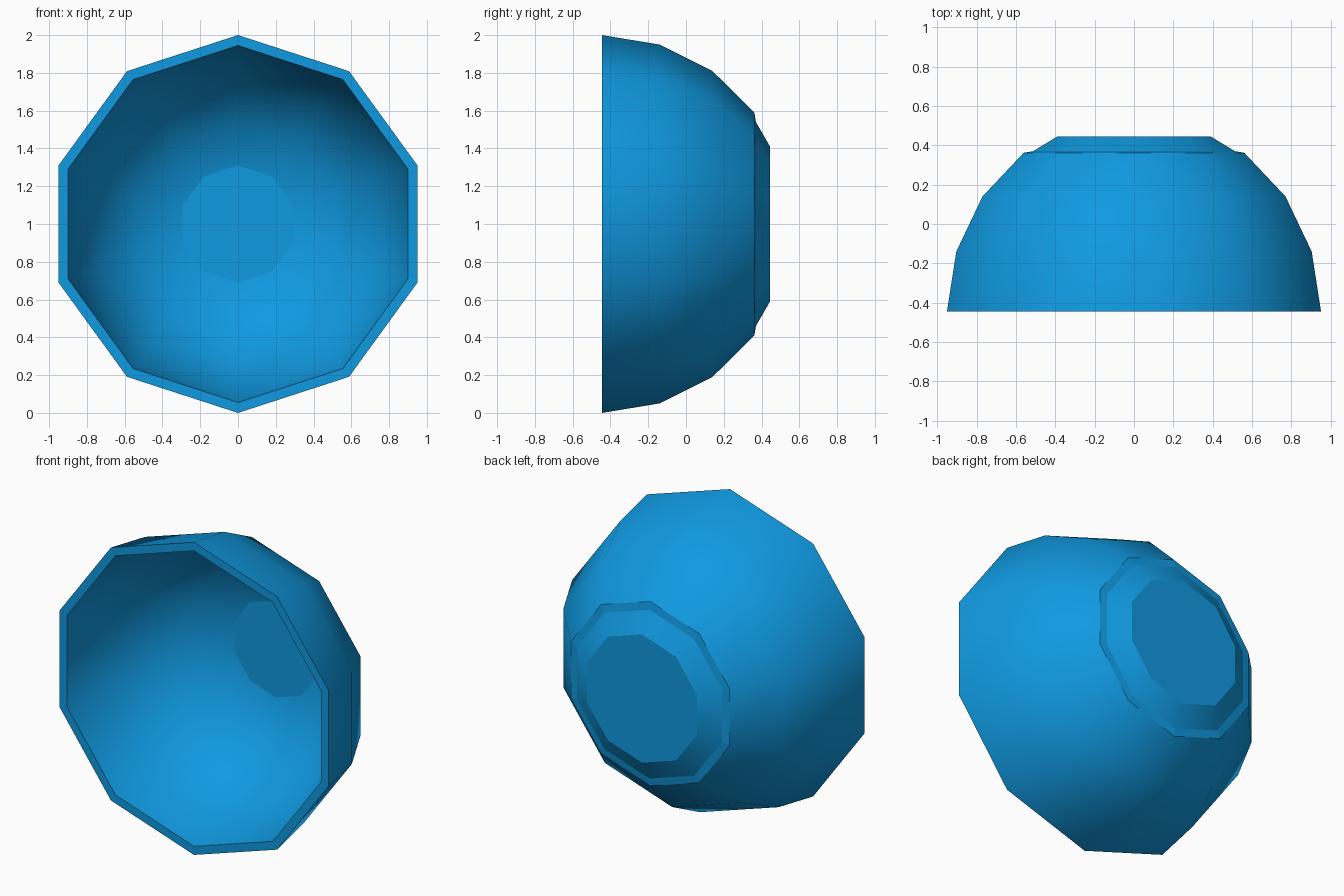
import bpy, bmesh, math

if "Cube" in bpy.data.objects:
    bpy.data.objects.remove(bpy.data.objects["Cube"])

SIDES = 10

# Closed profile as (radius, y, smooth band leading to the next ring):
# inner floor -> inner wall -> rim -> outer wall -> ledge -> foot -> base
PROFILE = [
    (0.31, 0.385, True),
    (0.55, 0.32, True),
    (0.76, 0.11, True),
    (0.895, -0.15, True),
    (0.945, -0.445, False),   # flat rim
    (1.00, -0.445, True),
    (0.95, -0.14, True),
    (0.81, 0.14, True),
    (0.59, 0.362, False),     # ledge around the foot
    (0.54, 0.37, True),       # tapered foot
    (0.41, 0.445, False),
]


def ring(bm, radius, y):
    verts = []
    for i in range(SIDES):
        a = math.pi / 2 + 2 * math.pi * i / SIDES
        verts.append(bm.verts.new((radius * math.cos(a), y, 1 + radius * math.sin(a))))
    return verts


def lathe(name, profile):
    bm = bmesh.new()
    rings = [ring(bm, r, y) for r, y, _ in profile]
    for k in range(len(rings) - 1):
        for i in range(SIDES):
            j = (i + 1) % SIDES
            face = bm.faces.new((rings[k][i], rings[k][j], rings[k + 1][j], rings[k + 1][i]))
            face.smooth = profile[k][2]
    # flat inner floor and flat base
    bm.faces.new(rings[0])
    bm.faces.new(rings[-1])
    bmesh.ops.recalc_face_normals(bm, faces=bm.faces[:])
    # keep borders between curved and flat bands crisp
    for e in bm.edges:
        e.smooth = all(f.smooth for f in e.link_faces)
    mesh = bpy.data.meshes.new(name)
    bm.to_mesh(mesh)
    bm.free()
    obj = bpy.data.objects.new(name, mesh)
    bpy.context.collection.objects.link(obj)
    return obj


# Bowl lying on its side, opening to the front
bowl = lathe("bowl", PROFILE)
blue = bpy.data.materials.new("blue_glaze")
blue.diffuse_color = (0.005, 0.32, 0.75, 1)
blue.use_nodes = True
blue.node_tree.nodes["Principled BSDF"].inputs["Base Color"].default_value = blue.diffuse_color
bowl.data.materials.append(blue)
